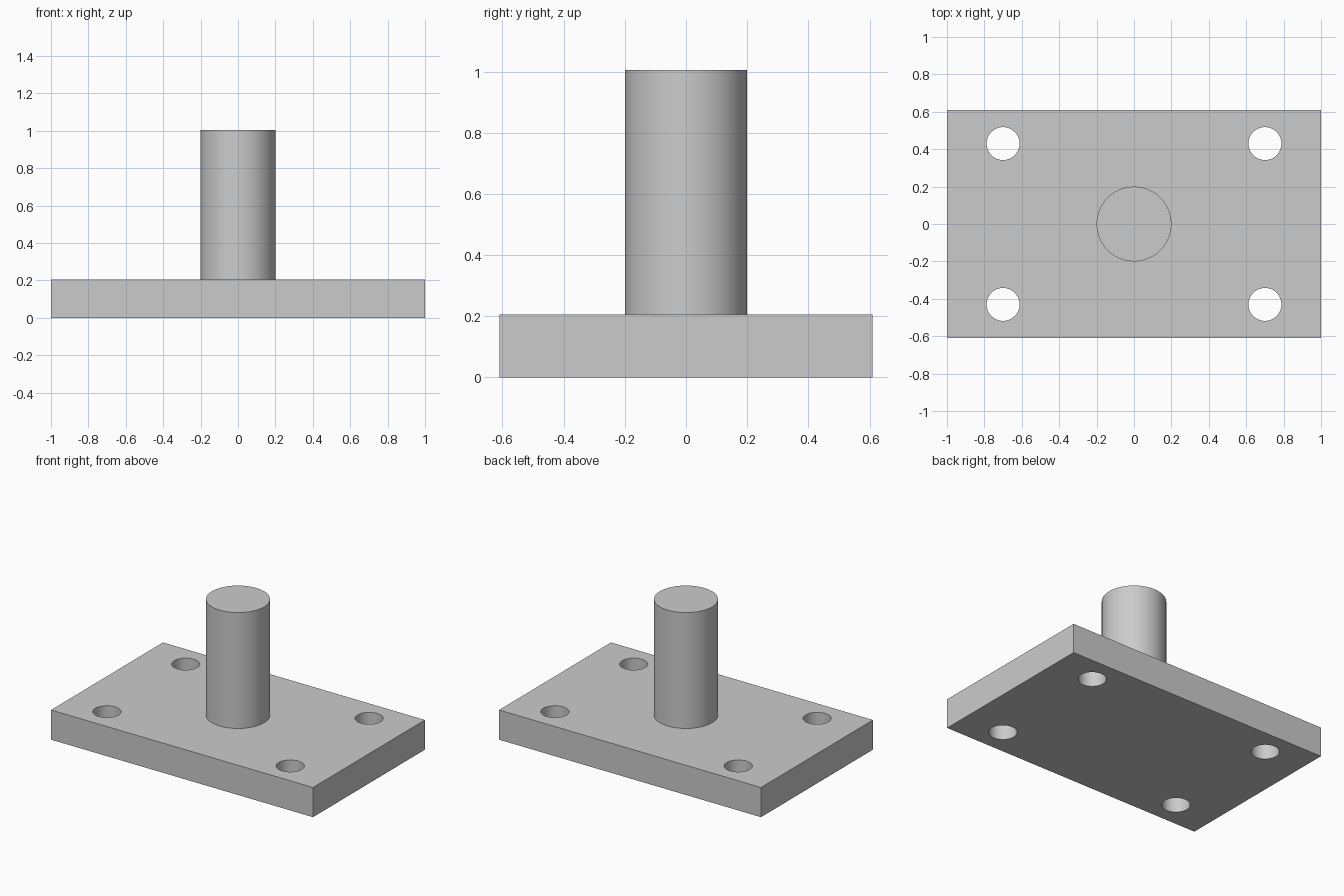
import bpy
import math

if "Cube" in bpy.data.objects:
    bpy.data.objects.remove(bpy.data.objects["Cube"], do_unlink=True)

PLATE_X, PLATE_Y, PLATE_Z = 2.0, 1.22, 0.205
TOP = 1.005

# Single plain grey finish
grey = bpy.data.materials.new("plain_grey")
grey.use_nodes = True
colour = (0.6, 0.6, 0.6, 1)
grey.diffuse_color = colour
grey.node_tree.nodes["Principled BSDF"].inputs["Base Color"].default_value = colour


def cylinder(name, radius, bottom, top, x=0, y=0):
    bpy.ops.mesh.primitive_cylinder_add(
        vertices=64, radius=radius, depth=top - bottom,
        location=(x, y, (bottom + top) / 2))
    obj = bpy.context.object
    obj.name = name
    obj.data.materials.append(grey)
    return obj


def smooth(obj):
    bpy.ops.object.select_all(action="DESELECT")
    obj.select_set(True)
    bpy.context.view_layer.objects.active = obj
    bpy.ops.object.shade_smooth_by_angle(angle=math.radians(30))


# Base plate
bpy.ops.mesh.primitive_cube_add(size=1, location=(0, 0, PLATE_Z / 2))
plate = bpy.context.object
plate.name = "base_plate"
plate.scale = (PLATE_X, PLATE_Y, PLATE_Z)
bpy.ops.object.transform_apply(location=False, rotation=False, scale=True)
plate.data.materials.append(grey)

# Four bolt holes drilled through the corners
for x in (-0.7, 0.7):
    for y in (-0.43, 0.43):
        cutter = cylinder("bolt_hole_cutter", 0.088, -0.1, PLATE_Z + 0.1, x, y)
        cutter.hide_render = True
        drill = plate.modifiers.new("bolt_hole", "BOOLEAN")
        drill.operation = "DIFFERENCE"
        drill.solver = "EXACT"
        drill.object = cutter
        bpy.context.view_layer.objects.active = plate
        bpy.ops.object.modifier_apply(modifier=drill.name)
        bpy.data.objects.remove(cutter, do_unlink=True)
smooth(plate)

# Central post standing on the plate
smooth(cylinder("post", 0.2, PLATE_Z, TOP))
